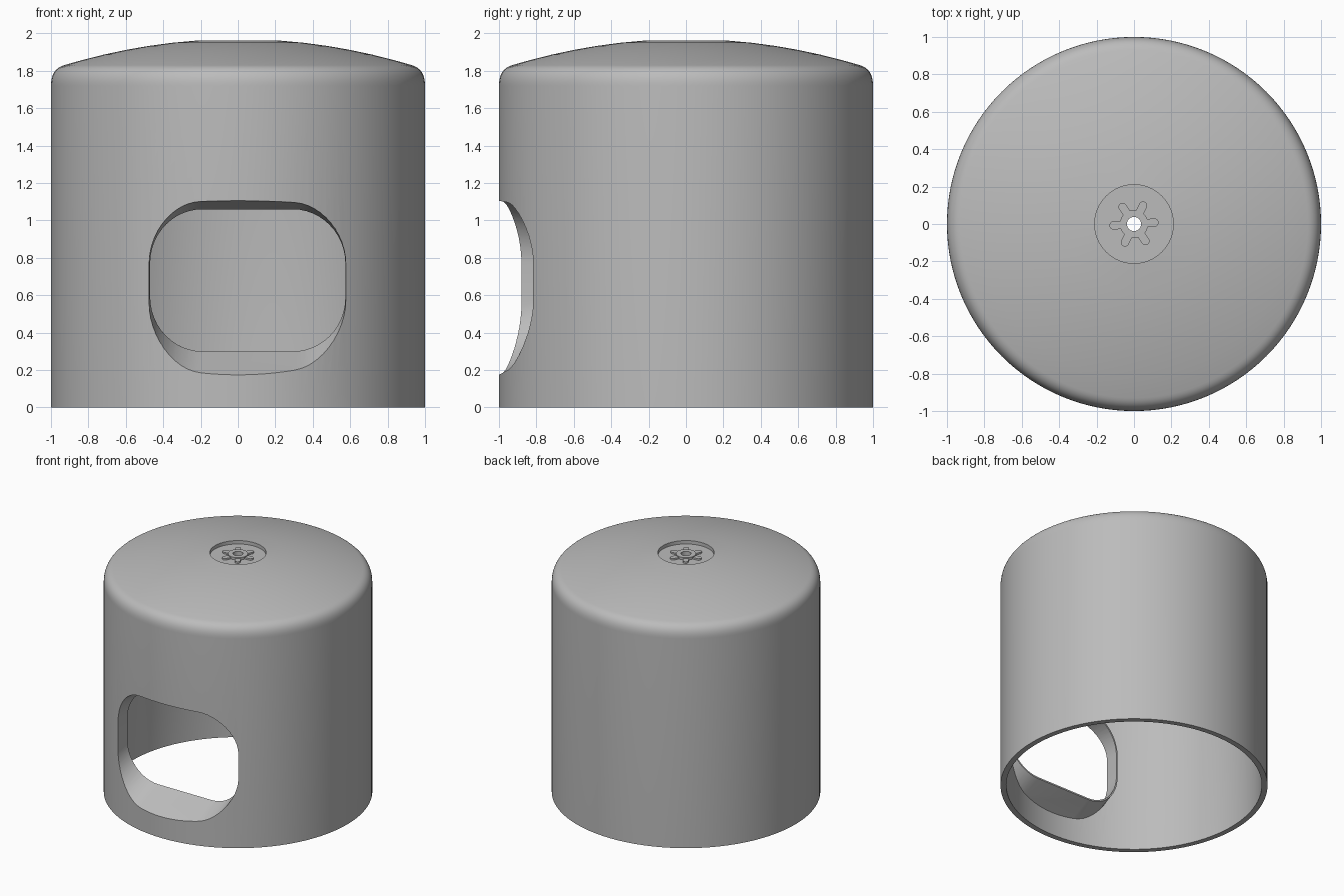
import bpy, bmesh
from math import cos, sin, pi, radians

cube = bpy.data.objects.get("Cube")
if cube:
    bpy.data.objects.remove(cube)

grey = bpy.data.materials.new("plain grey")
grey.use_nodes = True
colour = (0.5, 0.5, 0.5, 1)
grey.diffuse_color = colour
grey.node_tree.nodes["Principled BSDF"].inputs["Base Color"].default_value = colour


def add_object(name, bm):
    bmesh.ops.recalc_face_normals(bm, faces=bm.faces)
    mesh = bpy.data.meshes.new(name)
    bm.to_mesh(mesh)
    bm.free()
    mesh.materials.append(grey)
    obj = bpy.data.objects.new(name, mesh)
    bpy.context.collection.objects.link(obj)
    return obj


def bridge(bm, a, b):
    for i in range(len(a)):
        j = (i + 1) % len(a)
        bm.faces.new((a[i], a[j], b[j], b[i]))


def lathe(name, profile, steps=128):
    """Turn a closed (radius, height) profile around z."""
    bm = bmesh.new()
    rings = [[bm.verts.new((r * cos(2 * pi * k / steps), r * sin(2 * pi * k / steps), z))
              for k in range(steps)] for r, z in profile]
    for i, ring in enumerate(rings):
        bridge(bm, ring, rings[(i + 1) % len(rings)])
    return add_object(name, bm)


def opening(name, front, back, grow=0.0):
    """Tapered rounded block between two (y, bottom, top, half width, corner height) sections."""
    bm = bmesh.new()
    rings = []
    for y, bottom, top, half, corner in (front, back):
        ring = []
        for quadrant in range(4):
            sx = (1, -1, -1, 1)[quadrant]
            sz = (1, 1, -1, -1)[quadrant]
            for k in range(13):
                a = (quadrant + k / 12) * pi / 2
                x = 0.052 + sx * (half - 0.28) + (0.28 + grow) * cos(a)
                middle = top - corner if sz > 0 else bottom + corner
                ring.append(bm.verts.new((x, y, middle + (corner + grow) * sin(a))))
        rings.append(ring)
    bridge(bm, *rings)
    bm.faces.new(rings[0])
    bm.faces.new(rings[1])
    return add_object(name, bm)


def boolean(obj, other, operation):
    mod = obj.modifiers.new(operation.lower(), "BOOLEAN")
    mod.operation = operation
    mod.solver = "EXACT"
    mod.object = other
    bpy.context.view_layer.objects.active = obj
    bpy.ops.object.modifier_apply(modifier=mod.name)
    bpy.data.objects.remove(other)


def dome(r):
    return 1.97 - 0.162 * r * r


# Shell: wall, rounded shoulder, shallow dome, sunken centre and hollow inside
shoulder = []
for i in range(11):
    t = i / 10
    shoulder.append(((1 - t * t) + 0.93 * t * t,
                     1.72 * (1 - t) ** 2 + 2 * 1.81 * t * (1 - t) + dome(0.93) * t * t))
outer_dome = [(r, dome(r)) for r in (0.83, 0.72, 0.6, 0.48, 0.35, 0.21)]
centre = [(0.21, 1.935), (0.075, 1.935), (0.075, 1.955), (0.038, 1.955)]
inner_dome = [(r, dome(r) - 0.06) for r in (0.038, 0.2, 0.35, 0.5, 0.65, 0.78, 0.9)]
shell = lathe("cover_shell", [(1, 0)] + shoulder + outer_dome + centre + inner_dome
              + [(0.945, 1.76), (0.957, 1.70), (0.957, 0)])

# Side opening with a short funnel running inwards
back = (-0.765, 0.30, 1.06, 0.522, 0.29)
funnel = opening("funnel", (-0.98, 0.19, 1.10, 0.532, 0.34), back, 0.012)
bm = bmesh.new()
bmesh.ops.create_cone(bm, cap_ends=True, segments=128, radius1=0.975, radius2=0.975, depth=4)
boolean(funnel, add_object("funnel_limit", bm), "INTERSECT")
boolean(shell, funnel, "UNION")
cutter = opening("opening_cutter", (-1.1, 0.121, 1.125, 0.538, 0.37),
                 (-0.70, 0.335, 1.047, 0.519, 0.275))
boolean(shell, cutter, "DIFFERENCE")

# Six small rounded lugs around the central hole
bm = bmesh.new()
for n in range(6):
    turn = radians(60 * n + 4)
    outline = [(0.07, -0.022)]
    outline += [(0.11 + 0.022 * cos(a), 0.022 * sin(a))
                for a in [-pi / 2 + pi * k / 8 for k in range(9)]]
    outline.append((0.07, 0.022))
    low, high = [[bm.verts.new((x * cos(turn) - y * sin(turn),
                                x * sin(turn) + y * cos(turn), z))
                  for x, y in outline] for z in (1.93, 1.948)]
    bridge(bm, low, high)
    bm.faces.new(low)
    bm.faces.new(high)
lugs = add_object("centre_lugs", bm)

# Smooth shading with crisp edges
for obj in (shell, lugs):
    bpy.ops.object.select_all(action="DESELECT")
    obj.select_set(True)
    bpy.context.view_layer.objects.active = obj
    bpy.ops.object.shade_smooth_by_angle(angle=radians(30))
